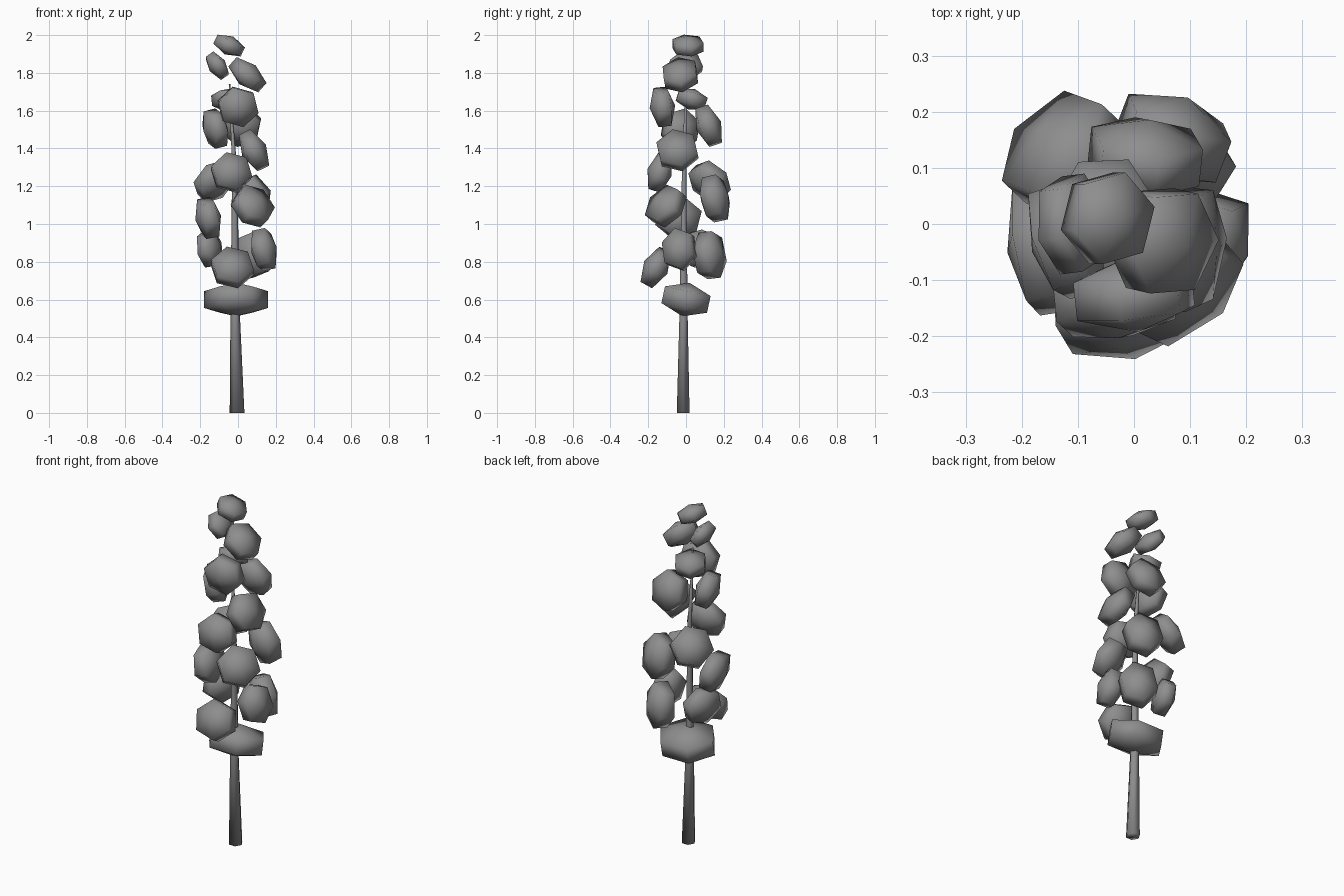
import bpy, bmesh, math
from mathutils import Matrix, Vector

if "Cube" in bpy.data.objects:
    bpy.data.objects.remove(bpy.data.objects["Cube"])


def material(name, rgb):
    m = bpy.data.materials.new(name)
    m.diffuse_color = (*rgb, 1)
    m.use_nodes = True
    m.node_tree.nodes["Principled BSDF"].inputs["Base Color"].default_value = m.diffuse_color
    return m


grey = material("mid grey", (0.27, 0.27, 0.27))


def finish(bm, name):
    me = bpy.data.meshes.new(name)
    bmesh.ops.recalc_face_normals(bm, faces=bm.faces)
    bm.to_mesh(me)
    bm.free()
    me.materials.append(grey)
    for p in me.polygons:
        p.use_smooth = True
    ob = bpy.data.objects.new(name, me)
    bpy.context.collection.objects.link(ob)
    return ob


# Stem: tapering six-sided tube that leans slightly
def stem():
    bm = bmesh.new()
    path = [(-0.005, -0.015, 0.0, 0.039), (-0.015, -0.013, 0.52, 0.025),
            (-0.018, -0.01, 1.3, 0.013), (-0.045, 0.0, 1.74, 0.004)]
    rings = []
    for x, y, z, r in path:
        rings.append([bm.verts.new((x + r * math.cos(i * math.pi / 3),
                                    y + r * math.sin(i * math.pi / 3), z)) for i in range(6)])
    for a, b in zip(rings, rings[1:]):
        for i in range(6):
            j = (i + 1) % 6
            bm.faces.new((a[i], a[j], b[j], b[i]))
    bm.faces.new(rings[0])
    bm.faces.new(rings[-1])
    finish(bm, "stem")


# Blossom: flattened six-sided ball, turned so its flat side faces outward
def blossom(name, x, y, z, wide, tall, heading, tilt, roll=14):
    a, e = math.radians(heading), math.radians(tilt)
    facing = Vector((math.cos(a) * math.cos(e), math.sin(a) * math.cos(e), math.sin(e)))
    turn = facing.to_track_quat('Z', 'Y').to_matrix().to_4x4()
    bm = bmesh.new()
    bmesh.ops.create_uvsphere(
        bm, u_segments=6, v_segments=3, radius=1 / 0.866,
        matrix=Matrix.Translation((x, y, z)) @ turn
        @ Matrix.Diagonal((wide / 2, tall / 2, tall * 0.275, 1))
        @ Matrix.Rotation(math.radians(roll), 4, 'Z'))
    finish(bm, name)


stem()

# Blossoms from the tip down: position, width, height, heading and upward tilt in degrees
blossoms = [
    (-0.047, 0.01, 1.945, 0.17, 0.165, 0, 65),
    (-0.11, 0.0, 1.838, 0.18, 0.155, 7, 35),
    (0.05, -0.03, 1.79, 0.20, 0.21, -13, 48),
    (-0.05, 0.03, 1.66, 0.18, 0.18, 108, 72),
    (0.0, -0.125, 1.62, 0.22, 0.215, -84, -6),
    (-0.12, -0.03, 1.505, 0.21, 0.21, -162, -14),
    (0.02, 0.12, 1.52, 0.21, 0.22, 84, 19),
    (0.085, -0.045, 1.39, 0.23, 0.22, -6, 26),
    (-0.035, -0.14, 1.273, 0.22, 0.21, -84, 17),
    (-0.125, 0.125, 1.225, 0.23, 0.23, 137, 36),
    (0.078, -0.107, 1.095, 0.235, 0.23, -50, 33),
    (0.068, 0.153, 1.135, 0.21, 0.25, 69, 12),
    (-0.158, -0.04, 1.032, 0.25, 0.22, -171, -11),
    (-0.15, 0.065, 0.87, 0.22, 0.20, 159, -9),
    (0.137, -0.035, 0.865, 0.185, 0.225, -18, 12),
    (0.077, 0.125, 0.835, 0.21, 0.255, 58, 6),
    (-0.03, -0.16, 0.77, 0.23, 0.22, -87, 29),
]
for i, args in enumerate(blossoms):
    blossom(f"blossom_{i + 1}", *args)

# Broad blossom at the bottom of the spike
blossom("base_blossom", -0.01, 0.0, 0.60, 0.34, 0.285, 90, 78, roll=30)
